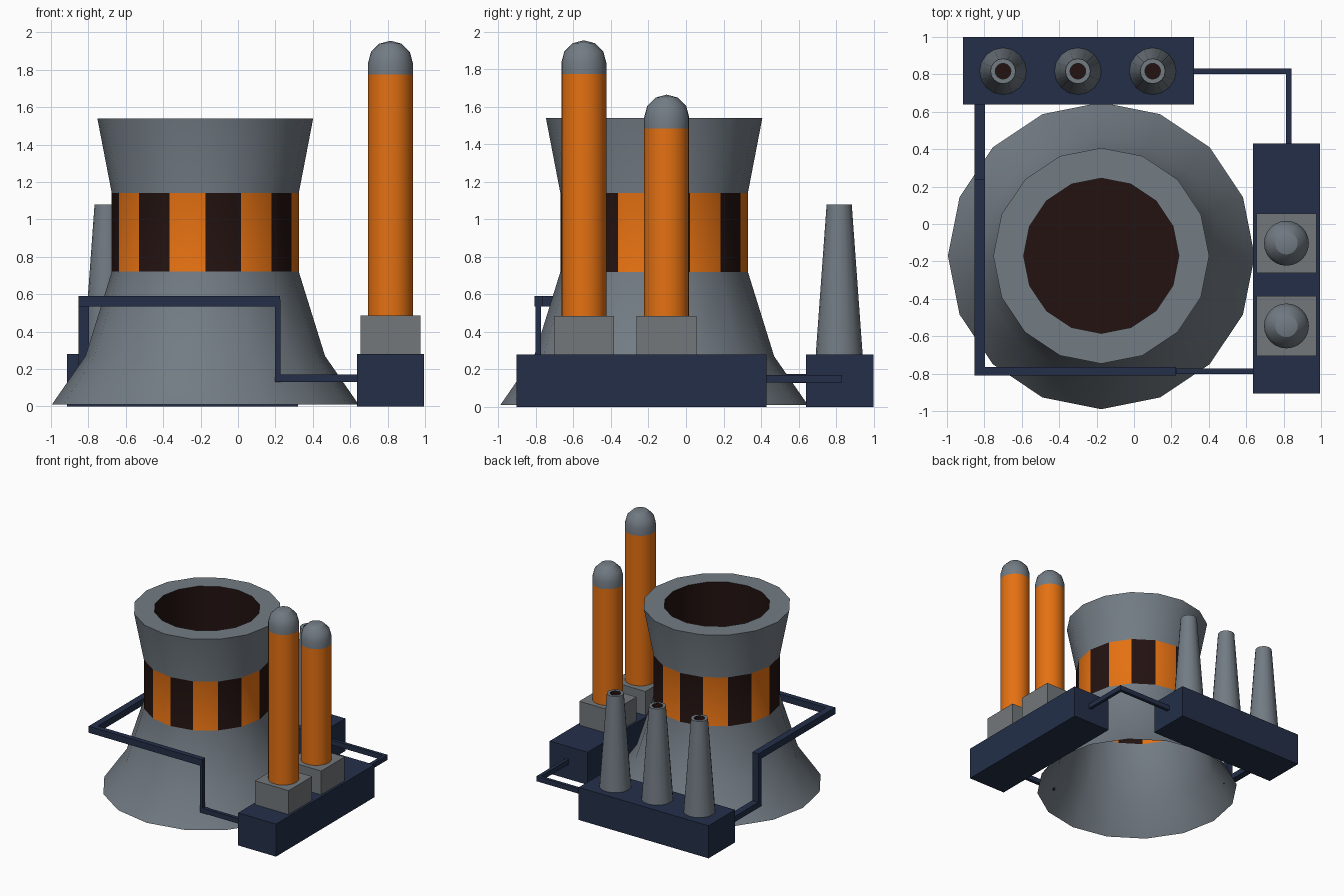
import bpy, bmesh
from math import sin, cos, tau, radians
from mathutils import Vector

if "Cube" in bpy.data.objects:
    bpy.data.objects.remove(bpy.data.objects["Cube"])


def material(name, rgb):
    m = bpy.data.materials.new(name)
    m.diffuse_color = (*rgb, 1)
    m.use_nodes = True
    m.node_tree.nodes["Principled BSDF"].inputs["Base Color"].default_value = m.diffuse_color
    return m


GREY = material("grey", (0.17, 0.20, 0.23))
BLOCK = material("block_grey", (0.17, 0.185, 0.195))
NAVY = material("navy", (0.017, 0.028, 0.066))
ORANGE = material("orange", (0.78, 0.165, 0.006))
DARK = material("dark_brown", (0.016, 0.006, 0.005))


def finish(bm, name, mats, smooth=False):
    bmesh.ops.remove_doubles(bm, verts=bm.verts, dist=1e-5)
    me = bpy.data.meshes.new(name)
    bm.to_mesh(me)
    bm.free()
    for m in mats:
        me.materials.append(m)
    ob = bpy.data.objects.new(name, me)
    bpy.context.collection.objects.link(ob)
    if smooth:
        bpy.ops.object.select_all(action='DESELECT')
        ob.select_set(True)
        bpy.context.view_layer.objects.active = ob
        bpy.ops.object.shade_smooth_by_angle(angle=radians(30))
    return ob


def lathe(name, x, y, profile, sides, mats, pick):
    """Spin (radius, z) points; pick(band, side) gives the material slot."""
    bm = bmesh.new()
    rings = [[bm.verts.new((x + r * cos(tau * i / sides), y + r * sin(tau * i / sides), z))
              for i in range(sides)] for r, z in profile]
    for b in range(len(rings) - 1):
        for i in range(sides):
            j = (i + 1) % sides
            f = bm.faces.new((rings[b][i], rings[b][j], rings[b + 1][j], rings[b + 1][i]))
            f.material_index = pick(b, i)
    return finish(bm, name, mats, True)


def box(name, lo, hi, mat):
    bm = bmesh.new()
    bmesh.ops.create_cube(bm, size=1)
    lo, hi = Vector(lo), Vector(hi)
    for v in bm.verts:
        v.co = (lo + hi) / 2 + v.co * (hi - lo)
    return finish(bm, name, [mat])


def pipe(name, points, half):
    """Square duct along axis-aligned points; half = half thickness in x, y, z."""
    h = Vector(half)
    for n, (a, b) in enumerate(zip(points, points[1:])):
        lo = Vector(map(min, a, b)) - h
        hi = Vector(map(max, a, b)) + h
        box(f"{name}_{n + 1}", lo, hi, NAVY)


# Cooling tower: open skirt, striped band, flared rim, dark well
tower = [(0.82, 0.01), (0.64, 0.27), (0.50, 0.72), (0.50, 1.14),
         (0.577, 1.54), (0.415, 1.54), (0.415, 1.10), (0, 1.10)]
lathe("cooling_tower", -0.175, -0.17, tower, 16, [GREY, ORANGE, DARK],
      lambda b, i: 2 if b >= 5 else (1 if i % 2 else 2) if b == 3 - 1 else 0)

# Plinth buildings
box("right_building", (0.635, -0.905, 0), (0.995, 0.43, 0.28), NAVY)
box("back_building", (-0.915, 0.64, 0), (0.32, 1.0, 0.28), NAVY)

# Tall orange stacks with domed caps on square blocks
for n, (y, top) in enumerate([(-0.545, 1.955), (-0.103, 1.665)]):
    box(f"stack_block_{n + 1}", (0.655, y - 0.16, 0.28), (0.975, y + 0.16, 0.485), BLOCK)
    c = top - 0.12
    prof = [(0.12, 0.485), (0.12, top - 0.18), (0.12, c), (0.104, c + 0.06),
            (0.06, c + 0.104), (0, top)]
    lathe(f"orange_stack_{n + 1}", 0.815, y, prof, 24, [ORANGE, GREY],
          lambda b, i: 0 if b == 0 else 1)

# Small tapered chimneys
for n, x in enumerate((-0.70, -0.30, 0.10)):
    prof = [(0.125, 0.28), (0.067, 1.08), (0.042, 1.08), (0.042, 0.95), (0, 0.95)]
    lathe(f"chimney_{n + 1}", x, 0.817, prof, 16, [GREY, DARK],
          lambda b, i: 1 if b >= 2 else 0)

# Pipework: long run round the tower, short link behind
pipe("pipe_low", [(0.65, -0.787, 0.15), (0.212, -0.787, 0.15), (0.212, -0.787, 0.55)],
     (0.014, 0.015, 0.021))
pipe("pipe_high", [(0.195, -0.787, 0.562), (-0.825, -0.787, 0.562), (-0.825, 0.215, 0.562)],
     (0.029, 0.022, 0.028))
pipe("pipe_drop", [(-0.825, 0.215, 0.562), (-0.825, 0.215, 0.15), (-0.825, 0.65, 0.15)],
     (0.029, 0.022, 0.024))
pipe("link_pipe", [(0.31, 0.817, 0.15), (0.828, 0.817, 0.15), (0.828, 0.42, 0.15)],
     (0.014, 0.014, 0.021))
